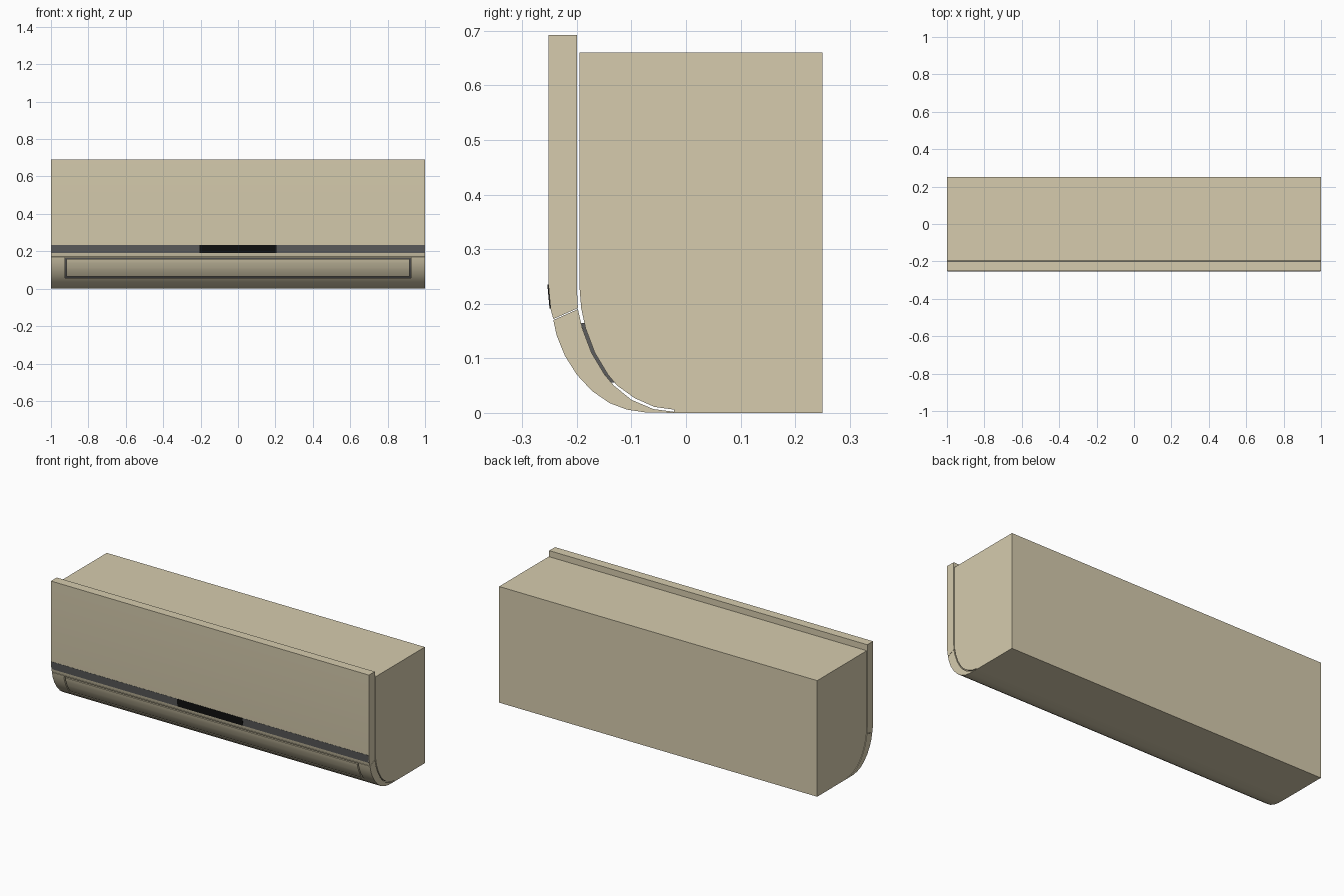
import bpy, bmesh, math

if "Cube" in bpy.data.objects:
    bpy.data.objects.remove(bpy.data.objects["Cube"])


def material(name, rgb):
    m = bpy.data.materials.new(name)
    m.diffuse_color = (*rgb, 1)
    m.use_nodes = True
    m.node_tree.nodes["Principled BSDF"].inputs["Base Color"].default_value = m.diffuse_color
    return m


CREAM = material("cream", (0.67, 0.60, 0.42))
GREY = material("grey", (0.11, 0.11, 0.11))
BLACK = material("black", (0.005, 0.005, 0.005))


def extrude(name, profile, x0, x1, mat):
    """Extrude a closed (y, z) profile along x."""
    bm = bmesh.new()
    face = bm.faces.new([bm.verts.new((x0, y, z)) for y, z in profile])
    r = bmesh.ops.extrude_face_region(bm, geom=[face])
    moved = [v for v in r["geom"] if isinstance(v, bmesh.types.BMVert)]
    bmesh.ops.translate(bm, verts=moved, vec=(x1 - x0, 0, 0))
    bmesh.ops.recalc_face_normals(bm, faces=bm.faces)
    me = bpy.data.meshes.new(name)
    bm.to_mesh(me)
    bm.free()
    ob = bpy.data.objects.new(name, me)
    bpy.context.collection.objects.link(ob)
    me.materials.append(mat)
    return ob


def select(ob):
    bpy.ops.object.select_all(action='DESELECT')
    ob.select_set(True)
    bpy.context.view_layer.objects.active = ob


def smooth(ob):
    select(ob)
    bpy.ops.object.shade_smooth_by_angle(angle=math.radians(30))


def at(curve, z):
    """y of a falling (y, z) curve at height z."""
    for (ya, za), (yb, zb) in zip(curve, curve[1:]):
        if zb <= z <= za:
            return ya + (yb - ya) * (za - z) / (za - zb)


def band(outer, inner, d_out, d_in, z0, z1, n=8):
    """Closed profile between two curves from z0 up to z1."""
    zs = [z0 + (z1 - z0) * i / n for i in range(n + 1)]
    return ([(at(outer, z) + d_out, z) for z in zs]
            + [(at(inner, z) + d_in, z) for z in reversed(zs)])


# Curves of the lower front, top to bottom
outer = [(-0.243, 0.17), (-0.237, 0.142), (-0.222, 0.105), (-0.2, 0.07),
         (-0.172, 0.04), (-0.14, 0.018), (-0.108, 0.006), (-0.075, 0.001), (-0.022, 0)]
inner = [(-0.198, 0.19), (-0.19, 0.155), (-0.173, 0.11), (-0.149, 0.07),
         (-0.132, 0.05), (-0.1, 0.024), (-0.06, 0.007), (-0.022, 0.002)]
body = [(-0.195, 0.66), (-0.195, 0.23), (-0.192, 0.192), (-0.184, 0.155), (-0.167, 0.11),
        (-0.143, 0.07), (-0.126, 0.05), (-0.094, 0.027), (-0.058, 0.011), (-0.022, 0.006)]

# Rear housing
smooth(extrude("housing", body + [(-0.022, 0), (0.25, 0), (0.25, 0.66)], -1, 1, CREAM))

# Front panel
smooth(extrude("front_panel", [(-0.252, 0.692), (-0.252, 0.235), (-0.248, 0.19), (-0.243, 0.172),
               (-0.198, 0.192), (-0.2, 0.23), (-0.2, 0.692)], -1, 1, CREAM))

# Curved lower cover with the air outlet cut out
cover = extrude("lower_cover", outer + inner[::-1], -1, 1, CREAM)
cutter = extrude("outlet_cutter", [(-0.4, 0.058), (-0.4, 0.166), (0, 0.166), (0, 0.058)],
                 -0.926, 0.926, CREAM)
cutter.hide_render = True
mod = cover.modifiers.new("outlet", 'BOOLEAN')
mod.object = cutter
mod.operation = 'DIFFERENCE'
mod.solver = 'EXACT'
select(cover)
bpy.ops.object.modifier_apply(modifier="outlet")
bpy.data.objects.remove(cutter)
smooth(cover)

# Louvre flap and the dark backing behind it
smooth(extrude("louvre", band(outer, inner, 0, 0, 0.064, 0.16), -0.918, 0.918, CREAM))
smooth(extrude("outlet_backing", band(inner, body, 0, 0.001, 0.056, 0.165), -0.926, 0.926, GREY))

# Trim strip and display window on the front panel
for name, half, d, mat in (("trim_strip", 0.996, 0.001, GREY), ("display_window", 0.206, 0.002, BLACK)):
    extrude(name, [(-0.252 - d, 0.235), (-0.248 - d, 0.191), (-0.245, 0.191), (-0.249, 0.235)],
            -half, half, mat)
